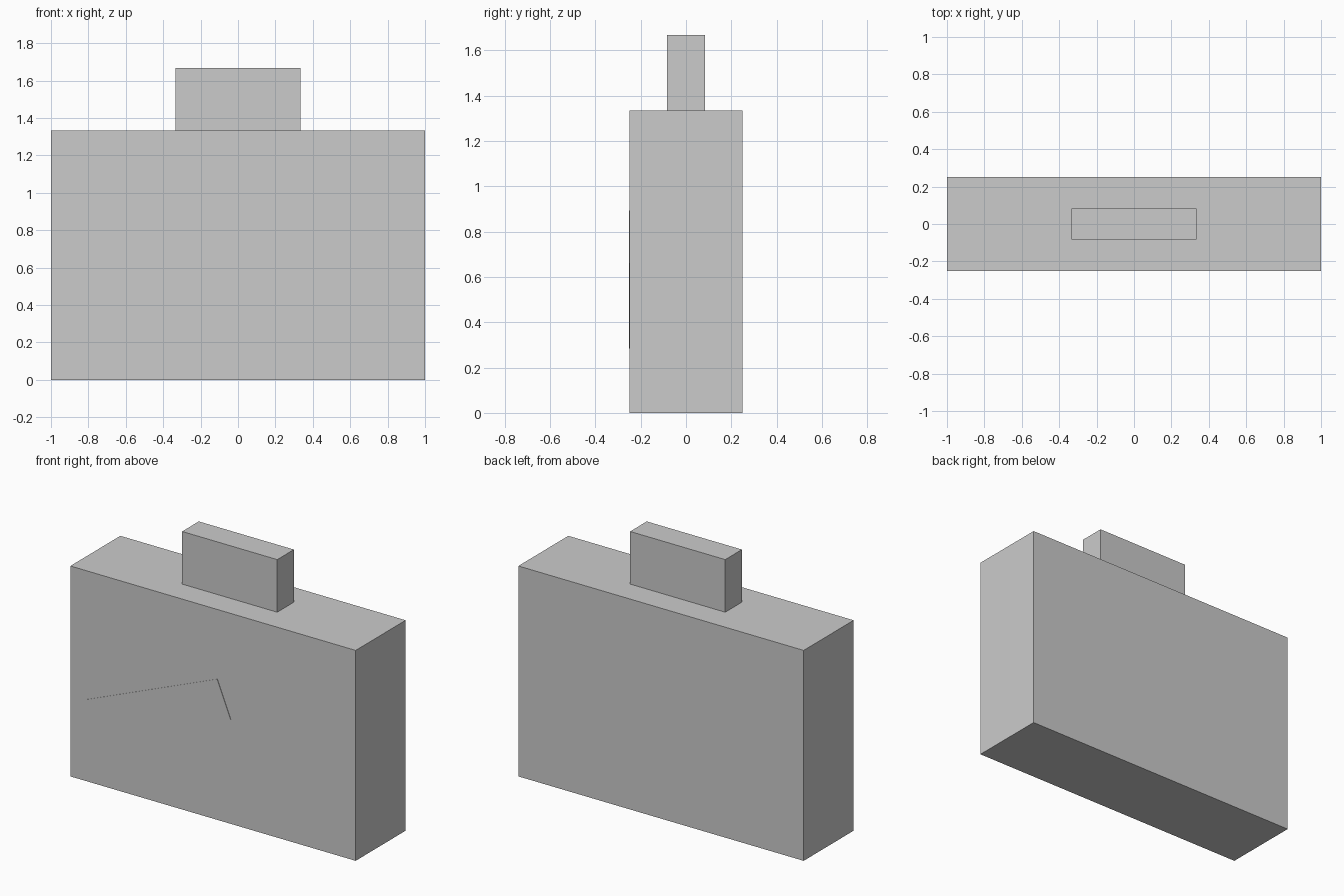
import bpy
from math import atan2
from mathutils import Matrix

if "Cube" in bpy.data.objects:
    bpy.data.objects.remove(bpy.data.objects["Cube"])


def box(name, size, centre, tilt=0.0):
    """Box with given size and centre, tilted about the y axis."""
    bpy.ops.mesh.primitive_cube_add(size=1)
    ob = bpy.context.object
    ob.name = name
    ob.data.transform(Matrix.Translation(centre)
                      @ Matrix.Rotation(-tilt, 4, 'Y')
                      @ Matrix.Diagonal((*size, 1)))
    return ob


# Main body
box("body", (2, 0.5, 4 / 3), (0, 0, 2 / 3))

# Small block standing on the top
box("top_block", (2 / 3, 1 / 6, 1 / 3), (0, 0, 1.5))

# Very thin tilted plate on the front face
box("front_plate", (1.0, 0.002, 0.25), (-0.385, -0.251, 0.588), atan2(0.38, 0.93))
